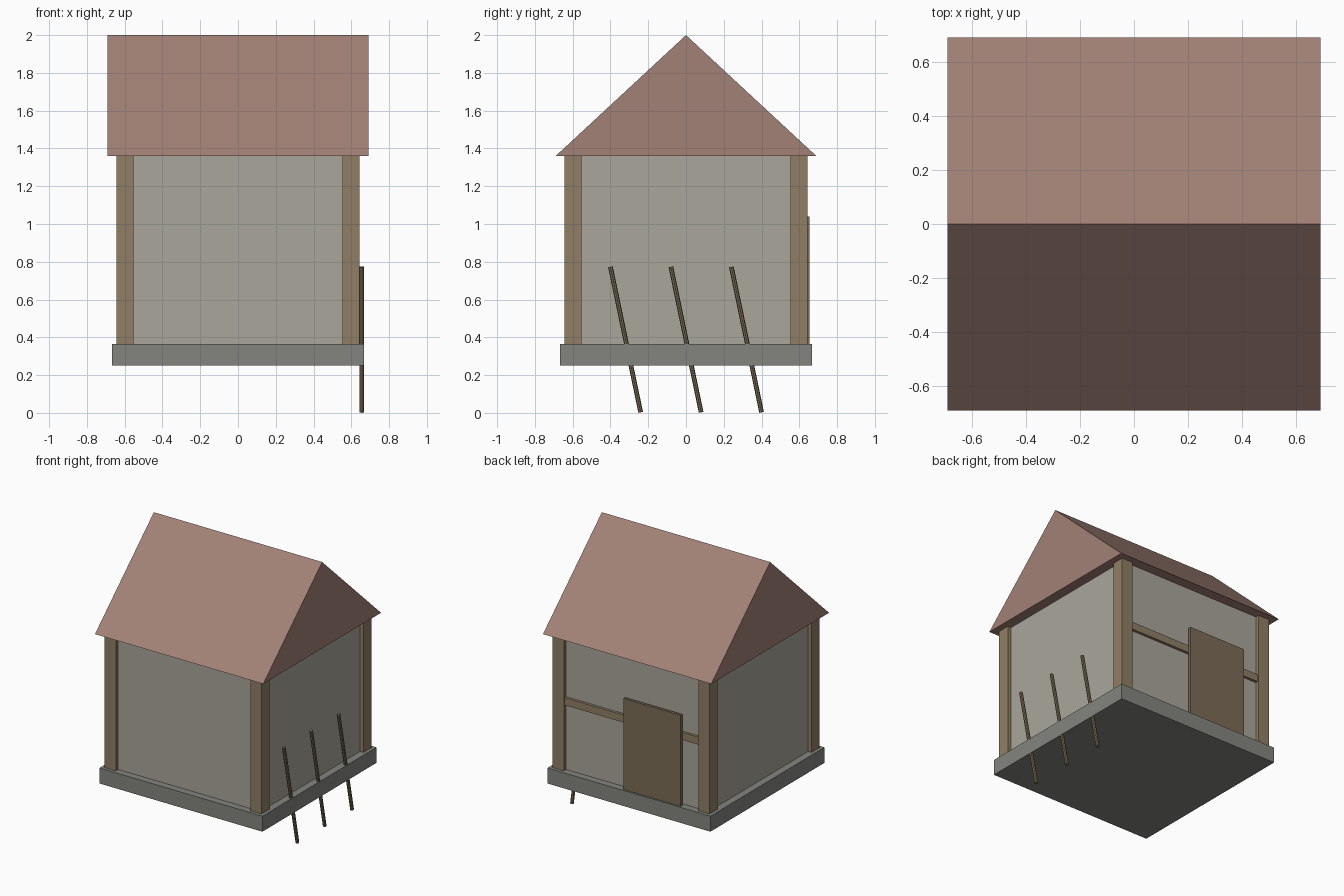
import bpy, bmesh
from mathutils import Vector

if "Cube" in bpy.data.objects:
    bpy.data.objects.remove(bpy.data.objects["Cube"])


def material(name, rgb):
    m = bpy.data.materials.new(name)
    m.diffuse_color = (*rgb, 1)
    m.use_nodes = True
    m.node_tree.nodes["Principled BSDF"].inputs["Base Color"].default_value = m.diffuse_color
    return m


TILE = material("roof_brown", (0.36, 0.22, 0.18))
PLASTER = material("plaster", (0.40, 0.38, 0.33))
TIMBER = material("timber", (0.28, 0.21, 0.13))
DARK_WOOD = material("dark_wood", (0.20, 0.15, 0.09))
STONE = material("stone", (0.23, 0.23, 0.21))


def finish(name, bm, mat):
    bmesh.ops.recalc_face_normals(bm, faces=bm.faces[:])
    mesh = bpy.data.meshes.new(name)
    bm.to_mesh(mesh)
    bm.free()
    mesh.materials.append(mat)
    ob = bpy.data.objects.new(name, mesh)
    bpy.context.collection.objects.link(ob)
    return ob


def box(name, lo, hi, mat):
    bm = bmesh.new()
    bmesh.ops.create_cube(bm, size=1)
    lo, hi = Vector(lo), Vector(hi)
    bmesh.ops.scale(bm, vec=hi - lo, verts=bm.verts)
    bmesh.ops.translate(bm, vec=(lo + hi) / 2, verts=bm.verts)
    return finish(name, bm, mat)


# Stone floor slab and plaster walls
box("floor_slab", (-0.668, -0.668, 0.25), (0.668, 0.668, 0.365), STONE)
box("walls", (-0.615, -0.615, 0.365), (0.615, 0.615, 1.36), PLASTER)

# Corner posts
for sx, side in ((-1, "left"), (1, "right")):
    for sy, end in ((-1, "front"), (1, "back")):
        cx, cy = sx * 0.5975, sy * 0.5975
        box(f"post_{end}_{side}", (cx - 0.0455, cy - 0.0455, 0.365),
            (cx + 0.0455, cy + 0.0455, 1.36), TIMBER)

# Gable roof: triangle profile extruded along x
bm = bmesh.new()
tri = bm.faces.new([bm.verts.new((-0.69, y, z))
                    for y, z in ((-0.69, 1.36), (0.69, 1.36), (0, 2.0))])
ext = bmesh.ops.extrude_face_region(bm, geom=[tri], use_keep_orig=True)
bmesh.ops.translate(bm, vec=(1.38, 0, 0),
                    verts=[v for v in ext["geom"] if isinstance(v, bmesh.types.BMVert)])
finish("roof", bm, TILE)

# Back rail and door
box("back_rail", (-0.56, 0.60, 0.85), (0.56, 0.635, 0.905), TIMBER)
box("back_door", (-0.415, 0.635, 0.365), (0.055, 0.655, 1.04), DARK_WOOD)

# Poles leaning against the right side
for i, y in enumerate((-0.32, 0.0, 0.32)):
    top, foot = Vector((0.6555, y - 0.08, 0.773)), Vector((0.6555, y + 0.08, 0.003))
    axis = top - foot
    bm = bmesh.new()
    bmesh.ops.create_cone(bm, cap_ends=True, segments=8, radius1=0.0125,
                          radius2=0.0125, depth=axis.length)
    bmesh.ops.rotate(bm, verts=bm.verts,
                     matrix=Vector((0, 0, 1)).rotation_difference(axis).to_matrix())
    bmesh.ops.translate(bm, vec=(top + foot) / 2, verts=bm.verts)
    finish(f"leaning_pole_{i + 1}", bm, DARK_WOOD)
